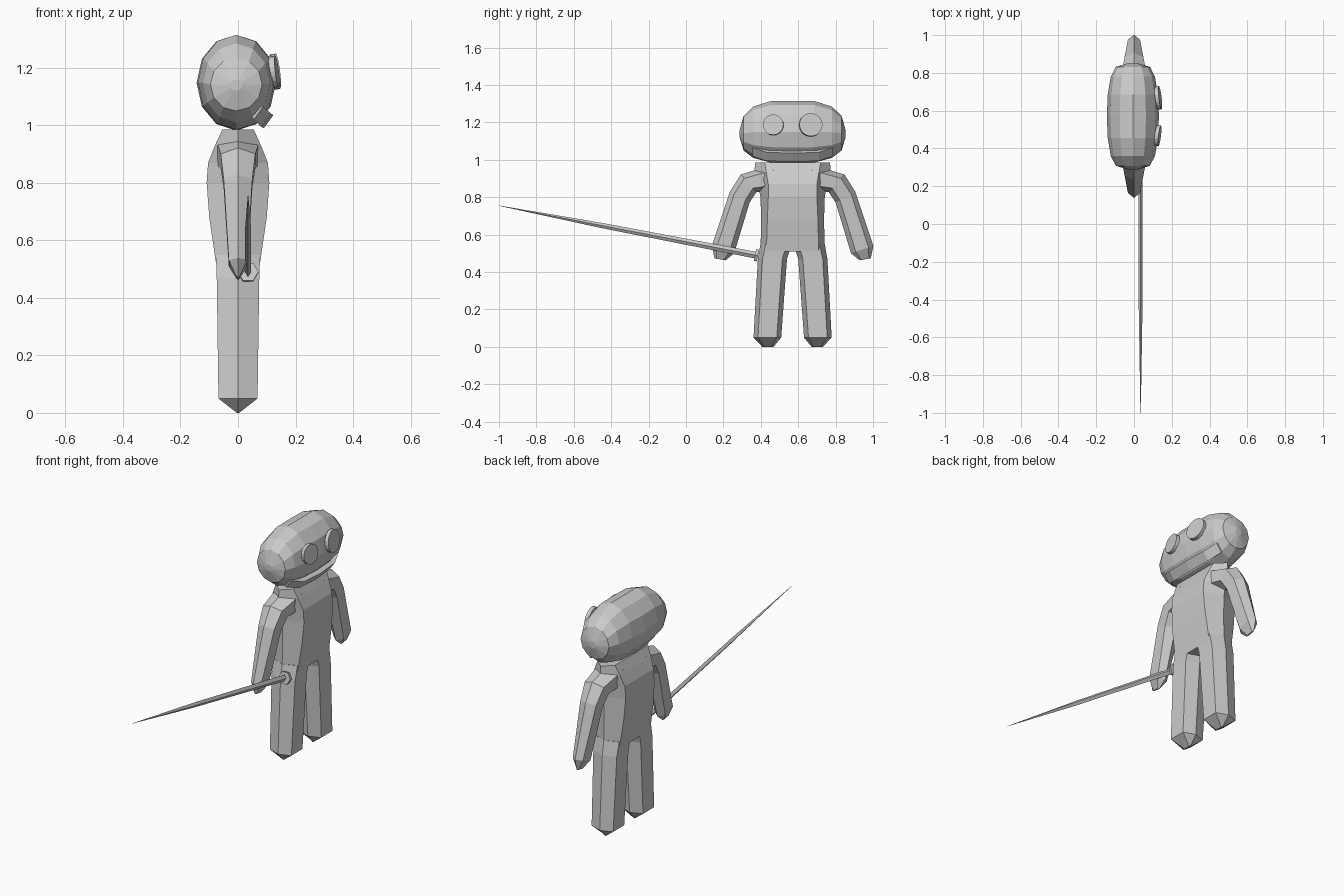
import bpy, bmesh, math
from mathutils import Vector, Matrix

MID = 0.57  # body centre along y; the figure faces +x

if "Cube" in bpy.data.objects:
    bpy.data.objects.remove(bpy.data.objects["Cube"])

grey = bpy.data.materials.new("plain_grey")
grey.use_nodes = True
grey.diffuse_color = (0.6, 0.6, 0.6, 1)
grey.node_tree.nodes["Principled BSDF"].inputs["Base Color"].default_value = grey.diffuse_color


def finish(name, bm):
    bmesh.ops.recalc_face_normals(bm, faces=bm.faces)
    mesh = bpy.data.meshes.new(name)
    bm.to_mesh(mesh)
    bm.free()
    mesh.materials.append(grey)
    obj = bpy.data.objects.new(name, mesh)
    bpy.context.collection.objects.link(obj)
    return obj


def loft(name, rings):
    """Skin a list of equal-sized point rings and cap both ends."""
    bm = bmesh.new()
    rows = [[bm.verts.new(p) for p in ring] for ring in rings]
    n = len(rows[0])
    for lo, hi in zip(rows, rows[1:]):
        for i in range(n):
            j = (i + 1) % n
            bm.faces.new((lo[i], lo[j], hi[j], hi[i]))
    bm.faces.new(rows[0])
    bm.faces.new(rows[-1])
    return finish(name, bm)


def hexagon(d, z, angle, a, b, hx, side=1):
    """Six-sided section: ridges at +-a, flat front and back of half width b."""
    shape = [(a, 0), (b, hx), (-b, hx), (-a, 0), (-b, -hx), (b, -hx)]
    c, s = math.cos(math.radians(angle)), math.sin(math.radians(angle))
    return [Vector((x, MID + side * (d + u * c), z + u * s)) for u, x in shape]


# Torso
loft("torso", [hexagon(0, z, 0, a, b, hx) for z, a, b, hx in [
    (0.51, 0.172, 0.14, 0.075), (0.68, 0.168, 0.135, 0.1), (0.80, 0.172, 0.13, 0.109),
    (0.87, 0.185, 0.13, 0.104), (0.93, 0.205, 0.14, 0.08), (0.985, 0.2, 0.15, 0.055)]])

# Arms and legs: distance from the middle, height, section tilt, a, b, depth
arm = [(0.10, 0.905, 90, 0.07, 0.04, 0.075), (0.235, 0.875, 48, 0.063, 0.035, 0.06),
       (0.283, 0.80, 28, 0.06, 0.034, 0.05), (0.372, 0.52, 18, 0.063, 0.036, 0.032),
       (0.388, 0.468, 10, 0.03, 0.02, 0.004)]
leg = [(0.088, 0.55, 0, 0.084, 0.055, 0.077), (0.108, 0.47, 0, 0.078, 0.053, 0.074),
       (0.135, 0.05, 0, 0.074, 0.05, 0.068), (0.132, 0.0, 0, 0.03, 0.02, 0.004)]
for side, word in ((1, "left"), (-1, "right")):
    loft(word + "_arm", [hexagon(*s, side) for s in arm])
    loft(word + "_leg", [hexagon(*s, side) for s in leg])

# Head: twelve-sided rings strung along y
half = [(0.283, 0.02, 1.12, 1.16), (0.262, 0.09, 1.05, 1.235),
        (0.21, 0.117, 1.01, 1.285), (0.115, 0.133, 0.985, 1.315)]
stations = [(-d, r, lo, hi) for d, r, lo, hi in half]
stations += [(0, 0.138, 0.982, 1.315)] + half[::-1]
head = []
for d, r, lo, hi in stations:
    turn = [math.tau * i / 12 for i in range(12)]
    head.append([Vector((-0.006 + r * math.cos(t), MID + d,
                         (lo + hi) / 2 + (hi - lo) / 2 * math.sin(t))) for t in turn])
loft("head", head)

# Lower lip: a wedge that rises at the corners of the mouth
lip = []
for d, x, z in [(-0.215, -0.035, 0.03), (-0.14, -0.008, 0.004), (0, 0, 0),
                (0.14, -0.008, 0.004), (0.215, -0.035, 0.03)]:
    lip.append([Vector((px + x, MID + d, pz + z)) for px, pz in
                [(0.06, 1.03), (0.09, 1.052), (0.123, 1.036), (0.09, 0.99)]])
loft("lower_lip", lip)

# Eyes: slightly tilted discs
for word, y, x, radius, yaw in (("left", 0.667, 0.129, 0.062, 7), ("right", 0.467, 0.126, 0.055, -7)):
    bm = bmesh.new()
    place = (Matrix.Translation((x, y, 1.187)) @ Matrix.Rotation(math.radians(yaw), 4, "Z")
             @ Matrix.Rotation(math.radians(83), 4, "Y"))
    bmesh.ops.create_cone(bm, cap_ends=True, segments=20, radius1=radius, radius2=radius,
                          depth=0.02, matrix=place)
    finish(word + "_eye", bm)

# Sword: hexagonal guard and a tapering diamond blade
hilt, tip = Vector((0.035, 0.385, 0.488)), Vector((0.035, -1.0, 0.755))
along = (tip - hilt).normalized()
across = Vector((1, 0, 0))
up = across.cross(along)


def blade_ring(t, width, height):
    c = hilt.lerp(tip, t)
    return [c + across * width, c + up * height, c - across * width, c - up * height]


loft("blade", [blade_ring(0, 0.011, 0.018), blade_ring(0.6, 0.01, 0.014), blade_ring(1, 0.001, 0.001)])
guard = []
for offset in (0.0, 0.016):
    guard.append([hilt + along * offset + across * 0.036 * math.cos(math.tau * i / 6)
                  + up * 0.036 * math.sin(math.tau * i / 6) for i in range(6)])
loft("sword_guard", guard)
